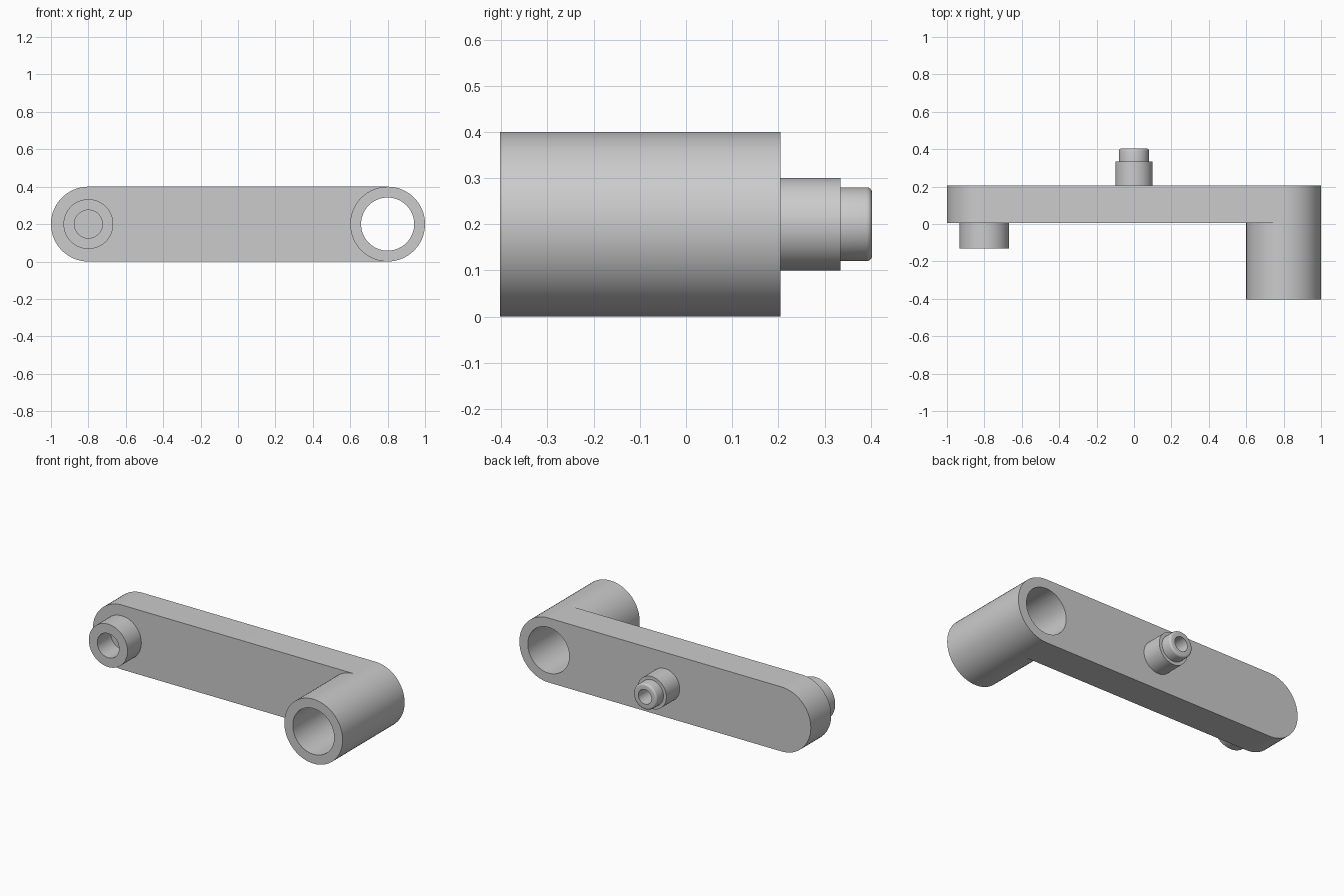
import bpy
import bmesh
from math import pi, sin, cos
from mathutils import Vector

if "Cube" in bpy.data.objects:
    bpy.data.objects.remove(bpy.data.objects["Cube"], do_unlink=True)

FRONT, BACK = 0.005, 0.205      # faces of the arm
AXIS_Z, R, END = 0.2, 0.2, 0.8  # axis height, end radius, end centre
STEPS = 64

grey = bpy.data.materials.new("plain grey")
grey.use_nodes = True
colour = (0.6, 0.6, 0.6, 1)
grey.diffuse_color = colour
grey.node_tree.nodes["Principled BSDF"].inputs["Base Color"].default_value = colour


def finish(name, bm):
    bmesh.ops.remove_doubles(bm, verts=bm.verts, dist=1e-5)
    bmesh.ops.recalc_face_normals(bm, faces=bm.faces)
    mesh = bpy.data.meshes.new(name)
    bm.to_mesh(mesh)
    bm.free()
    mesh.materials.append(grey)
    obj = bpy.data.objects.new(name, mesh)
    bpy.context.collection.objects.link(obj)
    bpy.ops.object.select_all(action="DESELECT")
    obj.select_set(True)
    bpy.context.view_layer.objects.active = obj
    bpy.ops.object.shade_smooth_by_angle(angle=pi / 6)
    return obj


def lathe(name, x, profile):
    """Revolve (y, radius) points around a front-to-back axis."""
    bm = bmesh.new()
    pts = [bm.verts.new((x + r, y, AXIS_Z)) for y, r in profile]
    edges = [bm.edges.new(pair) for pair in zip(pts, pts[1:])]
    bmesh.ops.spin(bm, geom=pts + edges, cent=(x, 0, AXIS_Z), axis=(0, 1, 0),
                   angle=2 * pi, steps=STEPS, use_merge=False)
    return finish(name, bm)


# Flat arm: round on one end, hollowed on the other to fit the tube
bm = bmesh.new()
half = STEPS // 2
angles = [pi / 2 + pi * i / half for i in range(half + 1)]
outline = [(-END + R * cos(a), AXIS_Z + R * sin(a)) for a in angles]
outline += [(END + R * cos(a), AXIS_Z + R * sin(a)) for a in reversed(angles)]
face = bm.faces.new([bm.verts.new((x, FRONT, z)) for x, z in outline])
new = bmesh.ops.extrude_face_region(bm, geom=[face], use_keep_orig=True)["geom"]
bmesh.ops.translate(bm, vec=Vector((0, BACK - FRONT, 0)),
                    verts=[v for v in new if isinstance(v, bmesh.types.BMVert)])
finish("arm", bm)

# Long open tube at the left end
bore = 0.142
lathe("pivot_tube", END, [(-0.403, bore), (-0.403, R), (BACK, R),
                          (BACK, bore), (-0.403, bore)])

# Short hollow boss on the front
lathe("front_boss", -END, [(FRONT, 0.133), (-0.13, 0.133), (-0.13, 0.075),
                           (FRONT, 0.075), (FRONT, 0)])

# Stepped hollow pin on the back, with a rounded tip
tip, r = 0.403, 0.08
fillet = [(tip - 0.012 + 0.012 * sin(a), r - 0.012 + 0.012 * cos(a))
          for a in (i * pi / 8 for i in range(5))]
lathe("back_pin", 0, [(BACK, 0.1), (0.335, 0.1), (0.335, r)] + fillet +
      [(tip, 0.045), (BACK, 0.045), (BACK, 0)])
